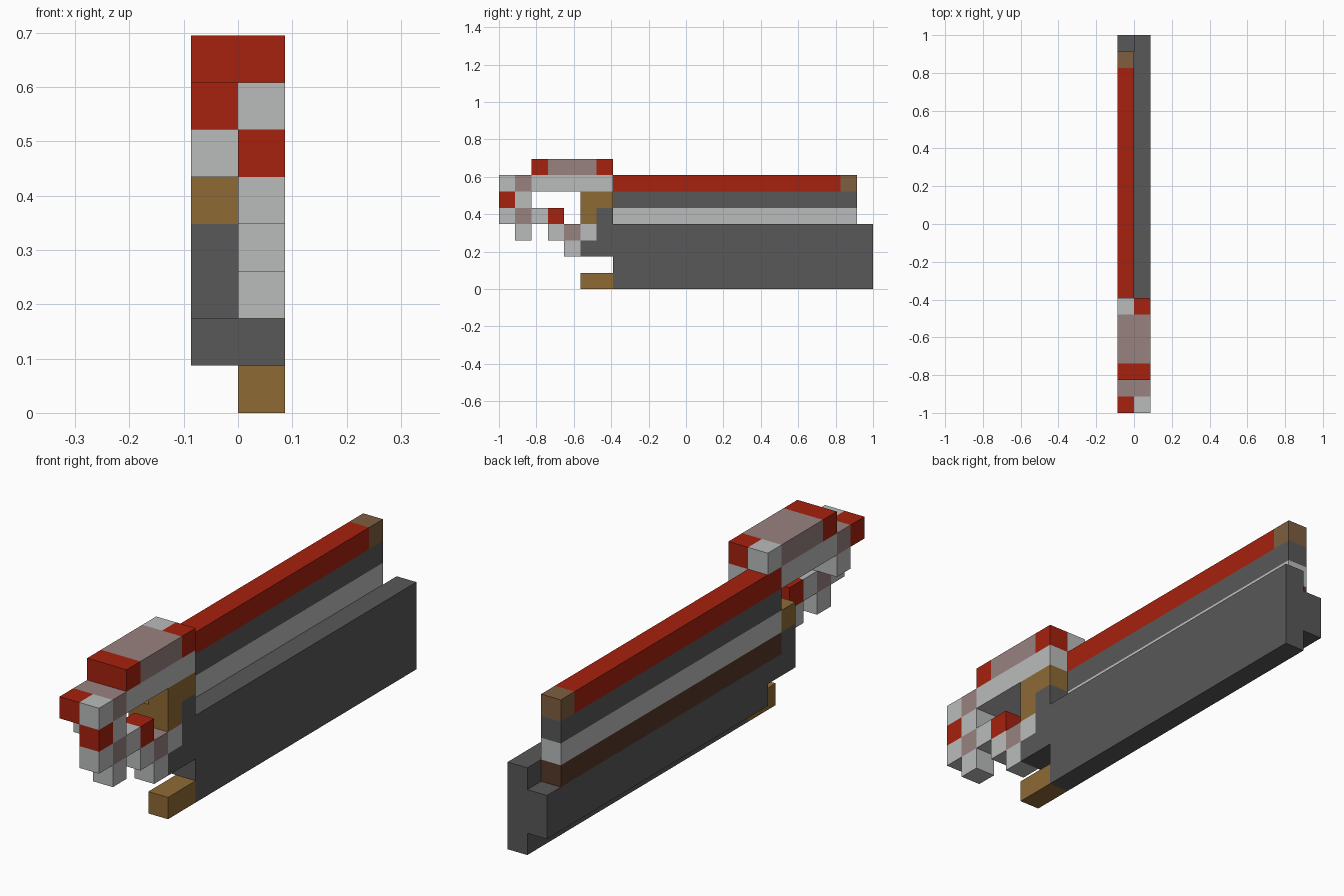
import bpy
import bmesh
import math
from mathutils import Vector

cube = bpy.data.objects.get("Cube")
if cube:
    bpy.data.objects.remove(cube)

UNIT = 2 / 23  # edge of one block
ORIGIN = Vector((-1, -11.5, 0))


def linear(c):
    c /= 255
    return c / 12.92 if c <= 0.04045 else ((c + 0.055) / 1.055) ** 2.4


def material(name, *rgb):
    mat = bpy.data.materials.new(name)
    colour = [linear(c) for c in rgb] + [1]
    mat.diffuse_color = colour
    mat.use_nodes = True
    mat.node_tree.nodes["Principled BSDF"].inputs["Base Color"].default_value = colour
    return mat


RED = material("red", 166, 33, 14)
LIGHT = material("light_grey", 186, 188, 187)
MAUVE = material("mauve_grey", 153, 130, 128)
DARK = material("dark_grey", 88, 88, 88)
TAN = material("tan_brown", 143, 106, 53)
MID = material("mid_brown", 126, 94, 63)
UMBER = material("dark_brown", 86, 56, 40)

NEAR, FAR, BOTH = (1, 1), (0, 0), (0, 1)  # columns: +x, -x, both

# Each part is a list of bars: colour, x range, y range, z range (inclusive blocks)
PARTS = {
    "main_blade": [
        (DARK, NEAR, (7, 22), (0, 3)),
        (DARK, FAR, (7, 22), (1, 2)),
    ],
    "upper_beam": [
        (UMBER, FAR, (6, 21), (3, 3)),
        (LIGHT, FAR, (6, 21), (4, 4)),
        (DARK, FAR, (6, 21), (5, 5)),
        (RED, FAR, (6, 20), (6, 6)),
        (MID, FAR, (21, 21), (6, 6)),
    ],
    "blade_root": [
        (DARK, BOTH, (5, 6), (2, 2)),
        (DARK, FAR, (5, 5), (3, 3)),
        (DARK, NEAR, (6, 6), (3, 4)),
    ],
    "grip_bracket": [
        (TAN, BOTH, (5, 5), (4, 4)),
        (TAN, NEAR, (5, 6), (5, 5)),
    ],
    "lower_spur": [(TAN, NEAR, (5, 6), (0, 0))],
    "top_housing": [
        (LIGHT, BOTH, (2, 5), (6, 6)),
        (LIGHT, NEAR, (6, 6), (6, 6)),
        (RED, BOTH, (2, 2), (7, 7)),
        (MAUVE, BOTH, (3, 5), (7, 7)),
        (LIGHT, FAR, (6, 6), (7, 7)),
        (RED, NEAR, (6, 6), (7, 7)),
    ],
    "front_guard": [
        (MAUVE, BOTH, (1, 1), (6, 6)),
        (RED, FAR, (0, 0), (6, 6)),
        (LIGHT, NEAR, (0, 0), (6, 6)),
        (LIGHT, BOTH, (1, 1), (5, 5)),
        (RED, NEAR, (0, 0), (5, 5)),
        (LIGHT, NEAR, (0, 0), (4, 4)),
        (MAUVE, NEAR, (1, 1), (4, 4)),
        (LIGHT, NEAR, (1, 1), (3, 3)),
    ],
    "lower_handle": [
        (LIGHT, NEAR, (2, 2), (4, 4)),
        (RED, NEAR, (3, 3), (4, 4)),
        (LIGHT, NEAR, (3, 3), (3, 3)),
        (MAUVE, NEAR, (4, 4), (3, 3)),
        (LIGHT, NEAR, (4, 4), (2, 2)),
        (LIGHT, NEAR, (5, 5), (3, 3)),
    ],
}


def blocks(bar):
    spans = [range(a, b + 1) for a, b in bar[1:]]
    return [(x, y, z) for x in spans[0] for y in spans[1] for z in spans[2]]


filled = {cell for bars in PARTS.values() for bar in bars for cell in blocks(bar)}


def add_faces(bm, cell, slot):
    """Add the faces of one block that no other block covers."""
    centre = Vector(cell) + Vector((0.5, 0.5, 0.5))
    for axis in range(3):
        for sign in (-1, 1):
            n = Vector((0, 0, 0))
            n[axis] = sign
            if tuple(int(c + d) for c, d in zip(cell, n)) in filled:
                continue
            side = Vector((0, 0, 0))
            side[(axis + 1) % 3] = 1
            up = n.cross(side)
            corners = [(-1, -1), (1, -1), (1, 1), (-1, 1)]
            verts = [bm.verts.new((centre + (n + side * a + up * b) / 2 + ORIGIN) * UNIT)
                     for a, b in corners]
            bm.faces.new(verts).material_index = slot


# Build each part as a shell with flat faces merged by colour
for name, bars in PARTS.items():
    mesh = bpy.data.meshes.new(name)
    mats = list(dict.fromkeys(bar[0] for bar in bars))
    for mat in mats:
        mesh.materials.append(mat)
    bm = bmesh.new()
    for bar in bars:
        for cell in blocks(bar):
            add_faces(bm, cell, mats.index(bar[0]))
    bmesh.ops.remove_doubles(bm, verts=bm.verts[:], dist=UNIT / 100)
    bmesh.ops.dissolve_limit(bm, angle_limit=math.radians(1), verts=bm.verts[:],
                             edges=bm.edges[:], delimit={"MATERIAL"})
    bm.to_mesh(mesh)
    bm.free()
    bpy.context.collection.objects.link(bpy.data.objects.new(name, mesh))
